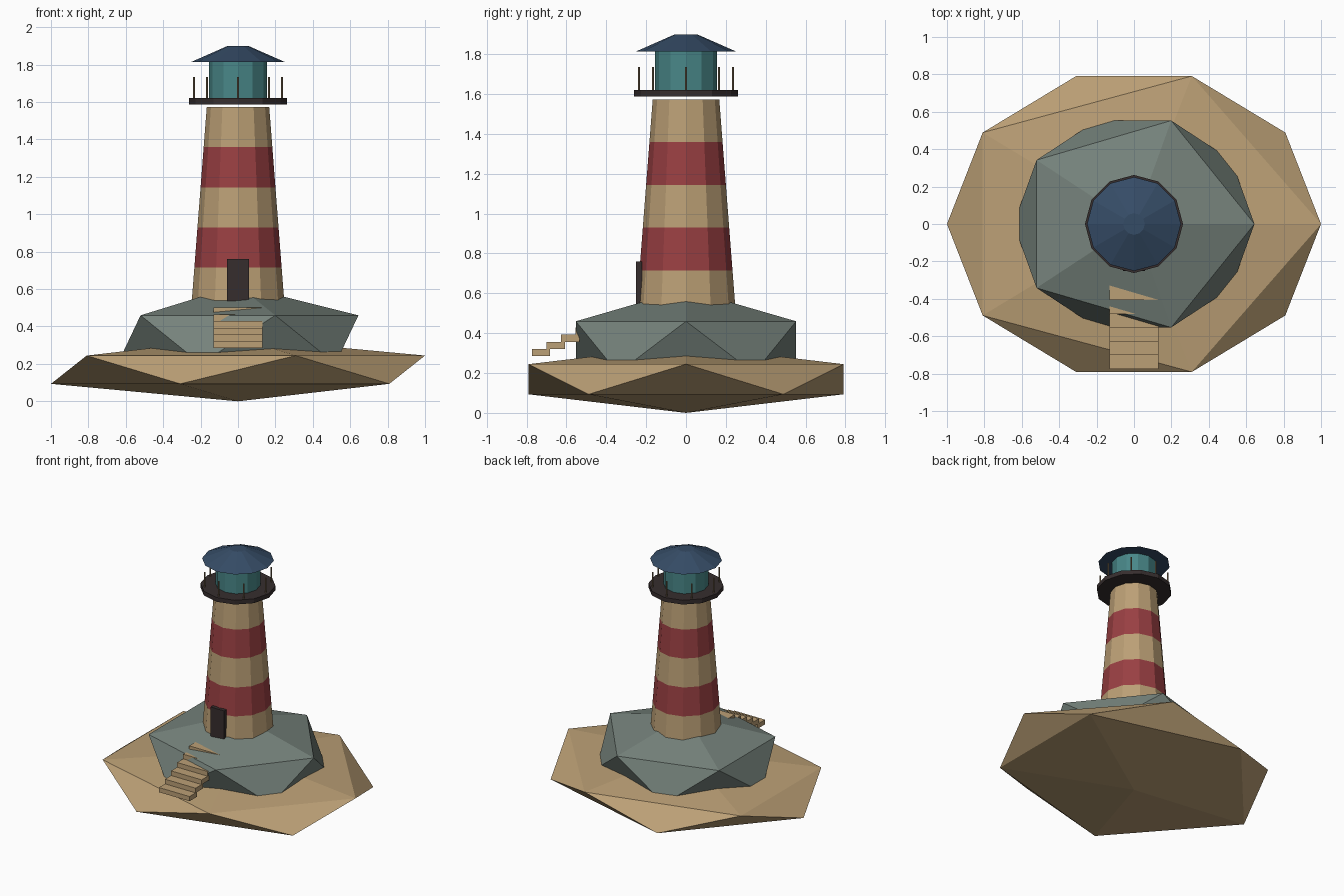
import bpy, bmesh, math
from mathutils import Matrix, Vector

cube = bpy.data.objects.get("Cube")
if cube:
    bpy.data.objects.remove(cube, do_unlink=True)


def material(name, rgb):
    m = bpy.data.materials.new(name)
    m.use_nodes = True
    colour = (*rgb, 1)
    m.diffuse_color = colour
    m.node_tree.nodes["Principled BSDF"].inputs["Base Color"].default_value = colour
    return m


SAND = material("sand", (0.50, 0.35, 0.18))
RED = material("red", (0.32, 0.05, 0.055))
ROCK = material("rock grey", (0.18, 0.225, 0.2))
DARK = material("dark metal", (0.037, 0.027, 0.027))
TEAL = material("teal glass", (0.065, 0.24, 0.245))
NAVY = material("navy", (0.036, 0.072, 0.133))
BRASS = material("post brown", (0.25, 0.18, 0.10))


def finish(name, bm, *mats):
    bmesh.ops.recalc_face_normals(bm, faces=bm.faces)
    mesh = bpy.data.meshes.new(name)
    bm.to_mesh(mesh)
    bm.free()
    for m in mats:
        mesh.materials.append(m)
    obj = bpy.data.objects.new(name, mesh)
    bpy.context.collection.objects.link(obj)
    return obj


def boulder(name, scale, z, mat):
    bm = bmesh.new()
    place = Matrix.Translation((0, 0, z)) @ Matrix.Diagonal((*scale, 1))
    bmesh.ops.create_icosphere(bm, subdivisions=1, radius=1, matrix=place)
    return finish(name, bm, mat)


def box(name, lo, hi, mat):
    lo, hi = Vector(lo), Vector(hi)
    bm = bmesh.new()
    place = Matrix.Translation((lo + hi) / 2) @ Matrix.Diagonal((*(hi - lo), 1))
    bmesh.ops.create_cube(bm, size=1, matrix=place)
    return finish(name, bm, mat)


def lathe(name, profile, *mats, sides=12, centre=(0, 0)):
    """Stack of capped rings; side bands alternate between the materials."""
    bm = bmesh.new()
    rings = []
    for r, z in profile:
        angles = [math.tau * i / sides for i in range(sides)]
        rings.append([bm.verts.new((centre[0] + r * math.cos(a),
                                    centre[1] + r * math.sin(a), z)) for a in angles])
    for band, (low, high) in enumerate(zip(rings, rings[1:])):
        for i in range(sides):
            j = (i + 1) % sides
            face = bm.faces.new((low[i], low[j], high[j], high[i]))
            face.material_index = band % len(mats)
    bm.faces.new(rings[0])
    bm.faces.new(rings[-1])
    return finish(name, bm, *mats)


# Island and rock
boulder("sand_island", (1.118, 0.93, 0.169), 0.169, SAND)
boulder("rock_mound", (0.72, 0.65, 0.29), 0.33, ROCK)

# Tapered tower with five alternating bands
BANDS = 5
tower = [(0.25 - 0.083 * k / BANDS, 0.50 + 1.073 * k / BANDS) for k in range(BANDS + 1)]
lathe("tower", tower, SAND, RED)

# Gallery, lantern and roof
lathe("gallery_deck", [(0.262, 1.588), (0.262, 1.621)], DARK)
lathe("lantern_room", [(0.156, 1.621), (0.156, 1.814)], TEAL)
lathe("roof", [(0.251, 1.814), (0.058, 1.899)], NAVY)

# Railing posts
for k in range(8):
    a = math.tau * k / 8
    lathe(f"railing_post_{k + 1}", [(0.006, 1.62), (0.006, 1.735)], BRASS,
          sides=6, centre=(0.235 * math.cos(a), 0.235 * math.sin(a)))

# Door
box("door", (-0.058, -0.251, 0.535), (0.058, -0.222, 0.76), DARK)

# Steps climbing the rock
for k in range(6):
    y, z = -0.774 + 0.0735 * k, 0.285 + 0.036 * k
    box(f"step_{k + 1}", (-0.13, y, z), (0.13, y + 0.092, z + 0.036), SAND)
